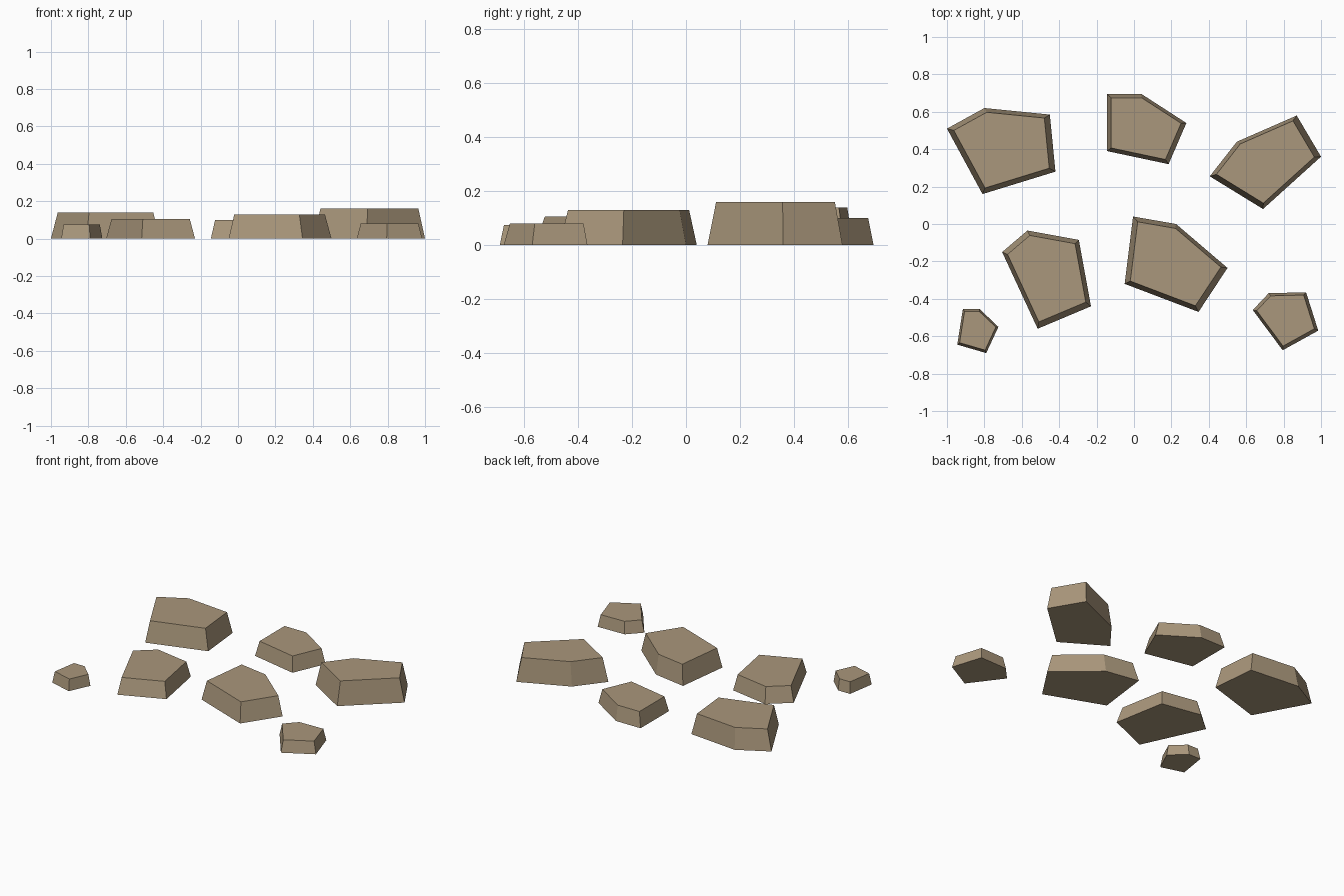
import bpy
import bmesh
from mathutils import Vector

default_cube = bpy.data.objects.get("Cube")
if default_cube:
    bpy.data.objects.remove(default_cube, do_unlink=True)

# One sandy stone colour
stone = bpy.data.materials.new("sandy_stone")
stone.use_nodes = True
colour = (0.40, 0.31, 0.20, 1.0)
stone.diffuse_color = colour
shader = next(n for n in stone.node_tree.nodes if n.type == "BSDF_PRINCIPLED")
shader.inputs["Base Color"].default_value = colour
shader.inputs["Roughness"].default_value = 0.9

TAPER = 0.88


def paving_stone(name, height, outline):
    """Extrude a ground outline upwards and taper its top towards its centre."""
    bm = bmesh.new()
    ground = [bm.verts.new((x, y, 0)) for x, y in outline]
    centre = sum((v.co for v in ground), Vector()) / len(ground)
    base = bm.faces.new(ground)
    extruded = bmesh.ops.extrude_face_region(bm, geom=[base], use_keep_orig=True)
    for item in extruded["geom"]:
        if isinstance(item, bmesh.types.BMVert):
            item.co = centre + (item.co - centre) * TAPER
            item.co.z = height
    bmesh.ops.recalc_face_normals(bm, faces=bm.faces[:])
    mesh = bpy.data.meshes.new(name)
    bm.to_mesh(mesh)
    bm.free()
    mesh.materials.append(stone)
    obj = bpy.data.objects.new(name, mesh)
    bpy.context.collection.objects.link(obj)
    return obj


# Back row
paving_stone("back_right_stone", 0.14,
             [(-1, .51), (-.8, .62), (-.45, .585), (-.42, .28), (-.81, .16)])
paving_stone("back_middle_stone", 0.1,
             [(-.145, .695), (.04, .695), (.28, .54), (.185, .32), (-.145, .39)])
paving_stone("back_left_stone", 0.16,
             [(.405, .255), (.55, .44), (.87, .58), (1, .36), (.69, .08)])

# Middle row
paving_stone("middle_right_stone", 0.105,
             [(-.705, -.15), (-.57, -.035), (-.295, -.085), (-.23, -.44), (-.515, -.56)])
paving_stone("centre_stone", 0.13,
             [(-.005, .04), (.225, 0), (.5, -.235), (.345, -.47), (-.05, -.32)])

# Small front stones
paving_stone("front_right_pebble", 0.075,
             [(-.915, -.455), (-.825, -.455), (-.725, -.55), (-.79, -.69), (-.945, -.645)])
paving_stone("front_left_stone", 0.08,
             [(.635, -.46), (.72, -.37), (.92, -.365), (.985, -.57), (.795, -.675)])
